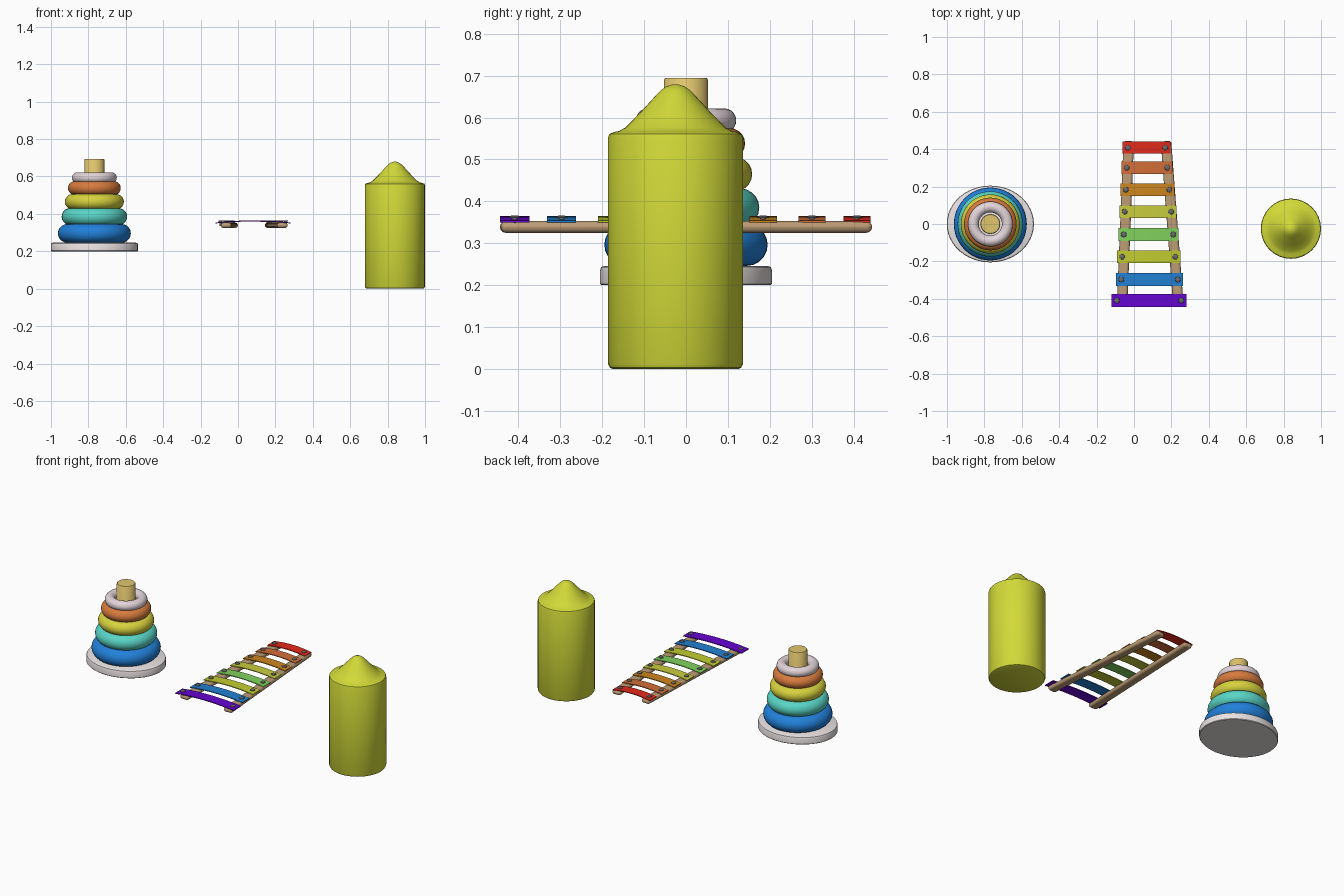
import bpy, math
from mathutils import Vector

if "Cube" in bpy.data.objects:
    bpy.data.objects.remove(bpy.data.objects["Cube"])


def paint(ob, col):
    m = bpy.data.materials.new(ob.name + "_paint")
    m.diffuse_color = (*[c ** 2.2 for c in col], 1)
    m.use_nodes = True
    m.node_tree.nodes["Principled BSDF"].inputs["Base Color"].default_value = m.diffuse_color
    ob.data.materials.append(m)


def mesh_object(name, verts, faces, col, loc=(0, 0, 0), angle=40):
    me = bpy.data.meshes.new(name)
    me.from_pydata(verts, [], faces)
    ob = bpy.data.objects.new(name, me)
    bpy.context.collection.objects.link(ob)
    ob.location = loc
    paint(ob, col)
    bpy.ops.object.select_all(action='DESELECT')
    ob.select_set(True)
    bpy.context.view_layer.objects.active = ob
    bpy.ops.object.shade_smooth_by_angle(angle=math.radians(angle))
    return ob


def lathe(name, profile, loc, col, sides=40, sy=1.0, angle=40):
    """Revolve an (r, z) profile, bottom to top, with capped ends."""
    verts, faces = [], []
    for r, z in profile:
        for i in range(sides):
            a = math.tau * i / sides
            verts.append((r * math.cos(a), r * sy * math.sin(a), z))
    for k in range(len(profile) - 1):
        for i in range(sides):
            j = (i + 1) % sides
            faces.append((k * sides + i, k * sides + j,
                          (k + 1) * sides + j, (k + 1) * sides + i))
    faces.append(tuple(reversed(range(sides))))
    faces.append(tuple(range(len(verts) - sides, len(verts))))
    return mesh_object(name, verts, faces, col, loc, angle)


# --- Ring stacker ---
SX = -0.768
lathe("stacker_base", [(0.23, 0.2), (0.233, 0.203), (0.233, 0.236), (0.23, 0.243), (0.222, 0.246)],
      (SX, 0, 0), (0.92, 0.89, 0.89), 48, sy=0.88)
lathe("stacker_post", [(0.053, 0.24), (0.053, 0.69), (0.05, 0.694)], (SX, 0, 0), (0.88, 0.77, 0.43), 32)
rings = [  # outer radius, centre height, tube radius, colour
    ("blue_ring", 0.195, 0.296, 0.050, (0.15, 0.5, 0.85)),
    ("teal_ring", 0.175, 0.385, 0.046, (0.35, 0.83, 0.77)),
    ("yellow_ring", 0.158, 0.465, 0.041, (0.84, 0.82, 0.25)),
    ("orange_ring", 0.141, 0.538, 0.037, (0.84, 0.48, 0.25)),
    ("pale_ring", 0.120, 0.593, 0.029, (0.89, 0.83, 0.85)),
]
for name, outer, z, tube, col in rings:
    bpy.ops.mesh.primitive_torus_add(location=(SX, 0, z), major_radius=outer - tube,
                                     minor_radius=tube, major_segments=48, minor_segments=20)
    ob = bpy.context.object
    ob.name = name
    bpy.ops.object.shade_smooth()
    paint(ob, col)

# --- Pointed cylinder block ---
lathe("pointed_block",
      [(0.15, 0), (0.157, 0.003), (0.161, 0.012), (0.161, 0.553), (0.158, 0.561), (0.148, 0.565),
       (0.135, 0.568), (0.12, 0.576), (0.09, 0.606), (0.045, 0.655), (0.034, 0.666),
       (0.022, 0.674), (0.008, 0.679)],
      (0.839, -0.025, 0), (0.82, 0.85, 0.23), 32)


# --- Xylophone rails: rounded bars that spread towards the front ---
def rail(name, back, front):
    a, b = Vector(back), Vector(front)
    d = b - a
    bpy.ops.mesh.primitive_cube_add(size=1, location=(*((a + b) / 2), 0.339))
    ob = bpy.context.object
    ob.name = name
    ob.scale = (0.056, d.length, 0.028)
    bpy.ops.object.transform_apply(location=False, rotation=False, scale=True)
    ob.rotation_euler.z = math.atan2(d.y, d.x) + math.pi / 2
    bev = ob.modifiers.new("round", 'BEVEL')
    bev.width, bev.segments = 0.0135, 4
    bpy.ops.object.shade_smooth_by_angle(angle=math.radians(40))
    paint(ob, (0.74, 0.61, 0.46))


rail("left_rail", (-0.028, 0.443), (-0.064, -0.443))
rail("right_rail", (0.171, 0.443), (0.238, -0.443))


# --- Xylophone bars: thin arched plates, each held by two pins ---
def bar(name, x0, x1, y, depth, col, steps=12):
    verts, faces = [], []
    for i in range(steps + 1):
        t = i / steps
        z = 0.349 + 0.011 * (1 - (2 * t - 1) ** 2)
        x = x0 + (x1 - x0) * t
        h = depth / 2
        verts += [(x, y - h, z), (x, y + h, z), (x, y + h, z + 0.005), (x, y - h, z + 0.005)]
    for i in range(steps):
        for k in range(4):
            a, b = 4 * i + k, 4 * i + (k + 1) % 4
            faces.append((a, b, b + 4, a + 4))
    n = 4 * steps
    faces += [(3, 2, 1, 0), (n, n + 1, n + 2, n + 3)]
    mesh_object(name, verts, faces, col).data.flip_normals()
    for side, x in (("left", x0 + 0.028), ("right", x1 - 0.028)):
        lathe(f"{name}_{side}_pin", [(0.007, 0.335), (0.007, 0.36), (0.015, 0.36), (0.014, 0.363), (0.008, 0.366)],
              (x, y, 0), (0.42, 0.42, 0.43), 12)


bars = [
    ("red_bar", -0.061, 0.195, 0.408, (0.89, 0.18, 0.13)),
    ("orange_bar", -0.067, 0.206, 0.301, (0.82, 0.43, 0.23)),
    ("amber_bar", -0.072, 0.217, 0.184, (0.8, 0.52, 0.14)),
    ("yellow_bar", -0.078, 0.227, 0.066, (0.78, 0.8, 0.25)),
    ("green_bar", -0.083, 0.238, -0.056, (0.5, 0.82, 0.37)),
    ("lime_bar", -0.091, 0.249, -0.175, (0.76, 0.8, 0.2)),
    ("sky_bar", -0.096, 0.262, -0.297, (0.15, 0.5, 0.82)),
    ("purple_bar", -0.120, 0.281, -0.409, (0.4, 0.05, 0.82)),
]
for i, (name, x0, x1, y, col) in enumerate(bars):
    bar(name, x0, x1, y, 0.064 + 0.001 * i, col)
